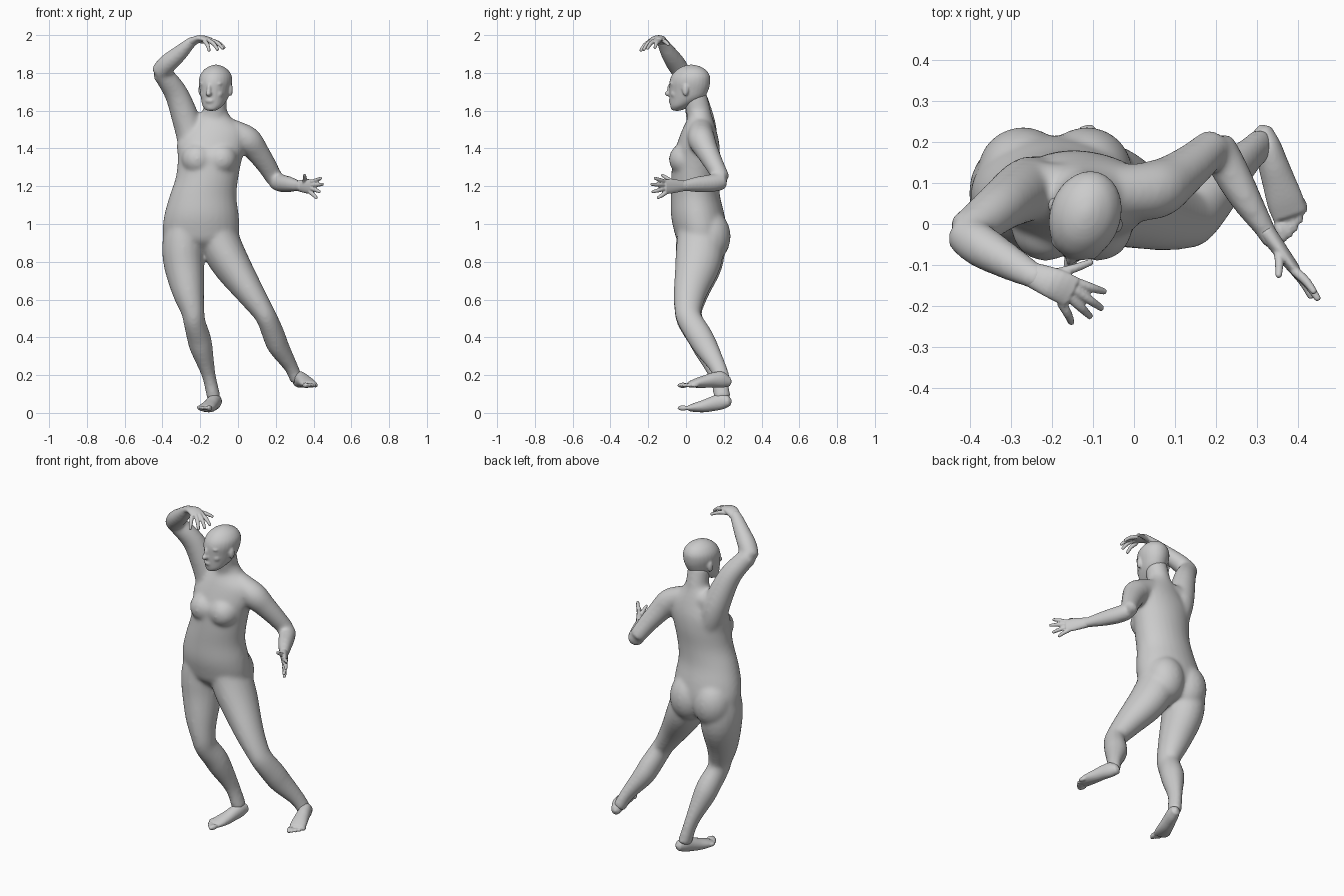
import bpy, bmesh, math
from mathutils import Vector, Matrix


def spline(st, steps=4):
    """Catmull-Rom through stations (x, y, z, half_width, half_depth)."""
    out = []
    for i in range(len(st) - 1):
        p0, p1, p2, p3 = st[max(i - 1, 0)], st[i], st[i + 1], st[min(i + 2, len(st) - 1)]
        for k in range(steps):
            t = k / steps
            out.append([0.5 * (2 * b + (c - a) * t + (2 * a - 5 * b + 4 * c - d) * t * t
                               + (3 * b - a - 3 * c + d) * t ** 3)
                        for a, b, c, d in zip(p0, p1, p2, p3)])
    return out + [list(st[-1])]


def loft(bm, stations, ref=(1, 0, 0), axis=None, n=20, cap=0.6, grow=0.0):
    """Elliptical tube; half_width lies along ref, ends are rounded."""
    st = spline(stations)
    pts = [Vector(s[:3]) for s in st]
    rings, tans = [], []
    for i, s in enumerate(st):
        t = Vector(axis) if axis else pts[min(i + 1, len(st) - 1)] - pts[max(i - 1, 0)]
        t.normalize()
        u = Vector(ref)
        u = (u - t * u.dot(t)).normalized()
        v = t.cross(u)
        tans.append(t)
        rings.append([bm.verts.new(pts[i] + u * (s[3] + grow) * math.cos(2 * math.pi * k / n)
                                   + v * (s[4] + grow) * math.sin(2 * math.pi * k / n)) for k in range(n)])
    for a, b in zip(rings, rings[1:]):
        for k in range(n):
            bm.faces.new((a[k], a[(k + 1) % n], b[(k + 1) % n], b[k]))
    for i, sign in ((0, -1), (-1, 1)):
        tip = bm.verts.new(pts[i] + tans[i] * sign * cap * min(st[i][3:]))
        for k in range(n):
            bm.faces.new((rings[i][k], rings[i][(k + 1) % n], tip))


def blob(bm, c, r, yaw=0.0):
    m = Matrix.Translation(c) @ Matrix.Rotation(yaw, 4, 'Z') @ Matrix.Diagonal((*r, 1))
    bmesh.ops.create_uvsphere(bm, u_segments=20, v_segments=14, radius=1, matrix=m)


def fuse(name, bm, voxel, smooth):
    """Melt the overlapping shells of a part into one soft skin."""
    bmesh.ops.recalc_face_normals(bm, faces=bm.faces)
    me = bpy.data.meshes.new(name)
    bm.to_mesh(me)
    bm.free()
    ob = bpy.data.objects.new(name, me)
    bpy.context.collection.objects.link(ob)
    bpy.context.view_layer.objects.active = ob
    rm = ob.modifiers.new("skin", 'REMESH')
    rm.mode, rm.voxel_size, rm.use_smooth_shade = 'VOXEL', voxel, True
    sm = ob.modifiers.new("soften", 'SMOOTH')
    sm.factor, sm.iterations = 0.5, smooth
    for m in ("skin", "soften"):
        bpy.ops.object.modifier_apply(modifier=m)
    return ob


G = .003        # makes up for the shrinkage of smoothing
# Torso
bm = bmesh.new()
loft(bm, [(-.19, .085, .865, .09, .08), (-.195, .08, .91, .185, .122), (-.195, .075, .97, .20, .137),
          (-.193, .062, 1.05, .194, .139), (-.185, .05, 1.15, .174, .127), (-.163, .048, 1.25, .163, .123),
          (-.148, .055, 1.35, .168, .122), (-.138, .065, 1.43, .182, .108), (-.12, .07, 1.50, .155, .087),
          (-.125, .075, 1.56, .09, .064), (-.122, .065, 1.60, .062, .06)], axis=(0, 0, 1), n=28, grow=G)
for x, y in ((-.215, -.006), (-.15, .008), (-.088, -.006)):
    blob(bm, (x, y, 1.343), (.085, .085, .085))          # chest
for x in (-.27, -.115):
    blob(bm, (x, .125, .935), (.112, .112, .14))        # seat
# Neck
loft(bm, [(-.125, .08, 1.52, .065, .065), (-.122, .065, 1.60, .059, .062), (-.12, .045, 1.69, .058, .06)], grow=G)
# Raised arm
loft(bm, [(-.14, .085, 1.52, .06, .05), (-.21, .085, 1.52, .065, .065), (-.25, .085, 1.50, .072, .072)],
     ref=(0, 1, 0))
loft(bm, [(-.225, .085, 1.36, .06, .07), (-.243, .085, 1.44, .073, .078), (-.268, .08, 1.53, .072, .074),
          (-.322, .045, 1.68, .061, .059), (-.38, 0, 1.77, .052, .05), (-.416, -.022, 1.805, .044, .046)], grow=G)
loft(bm, [(-.417, -.022, 1.80, .045, .045), (-.375, -.052, 1.847, .05, .048), (-.31, -.09, 1.903, .042, .04),
          (-.25, -.123, 1.96, .032, .025), (-.225, -.13, 1.973, .03, .02)], ref=(1, 1, 0), grow=G)
# Lowered arm
loft(bm, [(-.10, .08, 1.515, .06, .06), (.0, .078, 1.475, .066, .065), (.055, .085, 1.44, .069, .07),
          (.1, .112, 1.385, .058, .06), (.152, .152, 1.31, .048, .05), (.194, .19, 1.238, .042, .043)],
     ref=(0, 1, 0), grow=G)
loft(bm, [(.2, .195, 1.226, .042, .042), (.23, .138, 1.216, .045, .043), (.273, .06, 1.21, .039, .036),
          (.32, -.015, 1.202, .028, .023), (.34, -.05, 1.20, .03, .02)], ref=(0, 0, 1), grow=G)
# Standing leg
loft(bm, [(-.27, .07, 1.04, .085, .11), (-.288, .075, .92, .107, .125), (-.287, .07, .80, .106, .124),
          (-.265, .03, .65, .084, .093), (-.24, .012, .54, .06, .071), (-.23, .025, .48, .055, .066),
          (-.208, .075, .40, .06, .066), (-.193, .105, .34, .057, .063), (-.155, .167, .2, .034, .043),
          (-.128, .193, .08, .034, .042)], grow=G)
# Stepping leg
loft(bm, [(-.125, .07, 1.04, .085, .11), (-.102, .076, .92, .105, .122), (-.045, .065, .80, .1, .12),
          (.055, .025, .65, .075, .088), (.13, .01, .54, .056, .068), (.158, .022, .49, .053, .064),
          (.19, .07, .41, .056, .066), (.215, .105, .35, .053, .062), (.28, .167, .245, .034, .043),
          (.31, .194, .175, .032, .04)], grow=G)
fuse("body", bm, .009, 18)

# Head, turned a little to the side
yaw = math.radians(-18)
fwd = Vector((math.sin(yaw), -math.cos(yaw), 0))
side = Vector((math.cos(yaw), math.sin(yaw), 0))


def at(f, s, z):
    return Vector((-.119, .02, z)) + fwd * f + side * s


bm = bmesh.new()
loft(bm, [(*at(f, 0, z), a, b) for f, z, a, b in
          ((.072, 1.603, .03, .028), (.05, 1.625, .053, .056), (.018, 1.665, .069, .092),
           (.005, 1.71, .079, .106), (0, 1.75, .086, .11), (-.005, 1.785, .082, .103),
           (-.008, 1.815, .063, .08), (-.008, 1.833, .038, .05), (-.008, 1.841, .018, .024))],
     ref=side, axis=(0, 0, 1), n=28, cap=.2)
for f, s, z, r in ((.12, 0, 1.69, (.016, .02, .014)), (.112, 0, 1.712, (.012, .014, .03)),
                   (.097, 0, 1.652, (.026, .02, .016)), (.084, 0, 1.62, (.026, .022, .018)),
                   (.078, .033, 1.742, (.03, .022, .012)), (.078, -.033, 1.742, (.03, .022, .012)),
                   (.066, .036, 1.688, (.028, .028, .024)), (.066, -.036, 1.688, (.028, .028, .024)),
                   (-.002, .083, 1.71, (.012, .018, .033)), (-.002, -.083, 1.71, (.012, .018, .033))):
    blob(bm, at(f, s, z), r, yaw)       # nose, mouth, chin, brows, cheeks, ears
fuse("head", bm, .006, 4)


# Hands
def hand(name, palm, across, fingers, bulge):
    bm = bmesh.new()
    loft(bm, palm, ref=across)
    for base, tip in fingers:
        b, t = Vector(base), Vector(tip)
        mid = b.lerp(t, .5) + Vector(bulge)
        loft(bm, [(*b, .012, .012), (*mid, .011, .011), (*t, .008, .008)],
             ref=(.31, .2, .93) if abs((t - b).normalized().z) < .8 else (1, 0, 0), n=12)
    fuse(name, bm, .004, 2)


hand("raised_hand",
     [(-.25, -.123, 1.96, .031, .023), (-.2, -.143, 1.982, .038, .018), (-.152, -.166, 1.974, .04, .014)],
     (.65, .76, 0),
     [((-.14, -.142, 1.97), (-.071, -.165, 1.932)), ((-.143, -.161, 1.973), (-.078, -.206, 1.927)),
      ((-.156, -.179, 1.972), (-.106, -.226, 1.92)), ((-.178, -.19, 1.967), (-.152, -.241, 1.916)),
      ((-.2, -.122, 1.968), (-.103, -.092, 1.948))], (.003, -.002, .007))
hand("lowered_hand",
     [(.32, -.015, 1.202, .029, .022), (.362, -.072, 1.20, .038, .018), (.393, -.113, 1.197, .039, .014)],
     (0, 0, 1),
     [((.39, -.113, 1.223), (.44, -.167, 1.243)), ((.394, -.117, 1.206), (.449, -.184, 1.21)),
      ((.39, -.113, 1.188), (.432, -.179, 1.17)), ((.38, -.102, 1.17), (.415, -.15, 1.138)),
      ((.35, -.062, 1.215), (.352, -.128, 1.26))], (.003, .002, 0))


# Feet
def foot(name, heel, toe, inner, lift):
    bm = bmesh.new()
    h, d = Vector(heel), Vector(toe) - Vector(heel)
    lat = Vector((-d.y, d.x, 0)).normalized() * inner
    rows = ((.05, .036, .024, .026), (.2, .046, .033, .043), (.38, .044, .037, .04),
            (.55, .036, .041, .034), (.72, .028, .045, .026), (.86, .02, .043, .017))
    loft(bm, [(*(h + d * t + Vector((0, 0, z - lift * math.sin(math.pi * t)))), a, b)
              for t, z, a, b in rows], ref=lat, axis=d)
    for i in range(5):                  # toes, big one first
        t = .96 - .01 * i * i
        c = h + d * t + lat * (.033 - .0175 * i) + Vector((0, 0, .015))
        r = .0145 if i == 0 else .011
        blob(bm, c, (r, .03 - .002 * i, r), math.atan2(d.x, -d.y))
    fuse(name, bm, .005, 3)


foot("standing_foot", (-.103, .243, .03), (-.187, -.017, .01), 1, .018)
foot("stepping_foot", (.307, .243, .13), (.392, -.017, .131), -1, 0)
